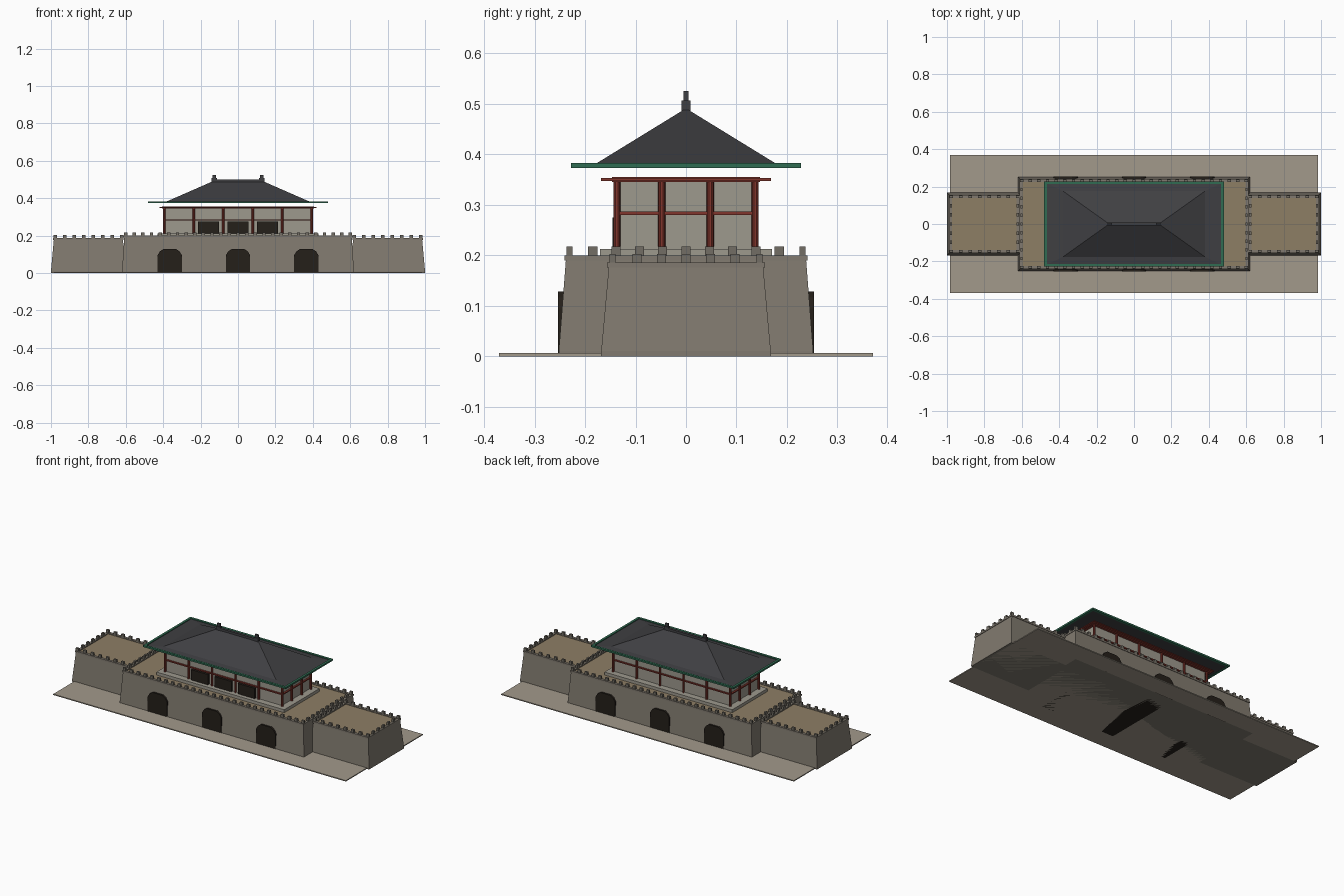
import bpy, bmesh
from mathutils import Matrix, Vector

if "Cube" in bpy.data.objects:
    bpy.data.objects.remove(bpy.data.objects["Cube"])


def mat(name, r, g, b):
    m = bpy.data.materials.new(name)
    m.diffuse_color = (r, g, b, 1)
    m.use_nodes = True
    m.node_tree.nodes["Principled BSDF"].inputs["Base Color"].default_value = m.diffuse_color
    return m


STONE = mat("stone", .22, .195, .16)
MERLON = mat("merlon_stone", .17, .155, .13)
GROUND = mat("paving", .36, .32, .26)
TAN = mat("deck_tan", .27, .21, .13)
RED = mat("red_wood", .22, .035, .025)
GREEN = mat("green_trim", .03, .15, .085)
ROOF = mat("roof_tile", .05, .05, .055)
DARK = mat("dark_opening", .018, .014, .01)
PLASTER = mat("plaster", .34, .32, .27)


def finish(bm, name, material):
    bmesh.ops.recalc_face_normals(bm, faces=bm.faces)
    me = bpy.data.meshes.new(name)
    bm.to_mesh(me)
    bm.free()
    me.materials.append(material)
    ob = bpy.data.objects.new(name, me)
    bpy.context.collection.objects.link(ob)
    return ob


def add_box(bm, x0, x1, y0, y1, z0, z1):
    m = Matrix.Translation(((x0 + x1) / 2, (y0 + y1) / 2, (z0 + z1) / 2)) @ \
        Matrix.Diagonal((x1 - x0, y1 - y0, z1 - z0, 1))
    bmesh.ops.create_cube(bm, size=1, matrix=m)


def boxes(name, material, *dims):
    bm = bmesh.new()
    for d in dims:
        add_box(bm, *d)
    return finish(bm, name, material)


def loft(name, material, rings, cx=0):
    """Stacked rectangles given as (half x, half y, z)."""
    bm = bmesh.new()
    loops = [[bm.verts.new((cx + sx * hx, sy * hy, z))
              for sx, sy in ((-1, -1), (1, -1), (1, 1), (-1, 1))] for hx, hy, z in rings]
    for a, b in zip(loops, loops[1:]):
        for i in range(4):
            j = (i + 1) % 4
            bm.faces.new((a[i], a[j], b[j], b[i]))
    bm.faces.new(loops[0])
    bm.faces.new(loops[-1])
    return finish(bm, name, material)


def frame(cx, hx, hy, t, z0, z1):
    """Four boxes forming a rectangular ring, t thick inward."""
    return [(cx - hx, cx + hx, s * hy - (t if s > 0 else 0), s * hy + (0 if s > 0 else t), z0, z1)
            for s in (-1, 1)] + \
           [(cx + s * hx - (t if s > 0 else 0), cx + s * hx + (0 if s > 0 else t),
             -hy + t, hy - t, z0, z1) for s in (-1, 1)]


def merlons(cx, hx, hy, nx, ny, z0, z1):
    out = []
    w, d = .009, .006
    for s in (-1, 1):
        for i in range(nx + 1):
            x = cx - hx + 2 * hx * i / nx
            out.append((x - w, x + w, s * hy - d, s * hy + d, z0, z1))
        for i in range(1, ny):
            y = -hy + 2 * hy * i / ny
            out.append((cx + s * hx - d, cx + s * hx + d, y - w, y + w, z0, z1))
    return out


def bastion(name, cx, bottom, top, h, nx, ny):
    """Battered stone block with deck, parapet and battlements."""
    hx, hy = top
    loft(name + "_wall", STONE, [(*bottom, 0), (*bottom, .01), (hx, hy, h)], cx)
    boxes(name + "_deck", TAN, (cx - hx + .012, cx + hx - .012, -hy + .012, hy - .012, h - .01, h + .004))
    boxes(name + "_parapet", STONE, *frame(cx, hx + .003, hy + .003, .016, h, h + .01))
    boxes(name + "_merlons", MERLON, *merlons(cx, hx - .007, hy - .007, nx, ny, h + .009, h + .027))


# Ground slab and the three bastions
boxes("ground_slab", GROUND, (-.985, .985, -.37, .37, 0, .006))
bastion("main_base", 0, (.62, .252), (.608, .238), .19, 26, 10)
for side, s in (("left", -1), ("right", 1)):
    bastion(side + "_wing", s * .8, (.2, .168), (.185, .153), .176, 7, 6)

# Arched passages running through the main base
half = [(.065, 0), (.065, .095), (.052, .116), (.034, .128)]
profile = half + [(-x, z) for x, z in reversed(half)]
for i, cx in enumerate((-.365, 0, .365)):
    bm = bmesh.new()
    f = bm.faces.new([bm.verts.new((cx + x, -.254, z)) for x, z in profile])
    r = bmesh.ops.extrude_face_region(bm, geom=[f])
    bmesh.ops.translate(bm, vec=Vector((0, .508, 0)),
                        verts=[v for v in r["geom"] if isinstance(v, bmesh.types.BMVert)])
    finish(bm, f"archway_{i + 1}", DARK)

# Pavilion plinth, walls and front doors
boxes("pavilion_plinth", PLASTER, (-.43, .43, -.17, .17, .19, .212))
boxes("pavilion_walls", PLASTER, (-.388, .388, -.132, .132, .21, .35))
boxes("front_doors", DARK, *[(x - .057, x + .057, -.146, -.13, .21, .275) for x in (-.158, 0, .158)])

# Red columns around the perimeter
spots = [(-.395 + .158 * i, s * .137) for i in range(6) for s in (-1, 1)]
spots += [(s * .395, y) for s in (-1, 1) for y in (-.048, .048)]
bm = bmesh.new()
for x, y in spots:
    bmesh.ops.create_cone(bm, cap_ends=True, segments=10, radius1=.007, radius2=.007, depth=.14,
                          matrix=Matrix.Translation((x, y, .28)))
finish(bm, "columns", RED)

# Red rails and top beams, with longer beam ends crossing at the corners
boxes("middle_rails", RED, *frame(0, .399, .141, .01, .28, .287))
boxes("top_beams", RED, *frame(0, .405, .147, .016, .345, .355))
boxes("eave_beams", RED, *frame(0, .42, .168, .016, .347, .353))

# Hipped roof with flat eaves and green edging
loft("roof", ROOF, [(.47, .218, .374), (.47, .218, .378), (.38, .176, .383), (.14, .005, .488)])
boxes("eave_trim", GREEN, *frame(0, .48, .228, .014, .373, .383))

# Ridge and end ornaments
boxes("ridge", ROOF, (-.14, .14, -.008, .008, .482, .5))
boxes("ridge_ornaments", ROOF,
      *[(s * .127 - .014, s * .127 + .014, -.009, .009, .48, .507) for s in (-1, 1)],
      *[(s * .127 - .01, s * .127 + .01, -.005, .005, .505, .525) for s in (-1, 1)])
